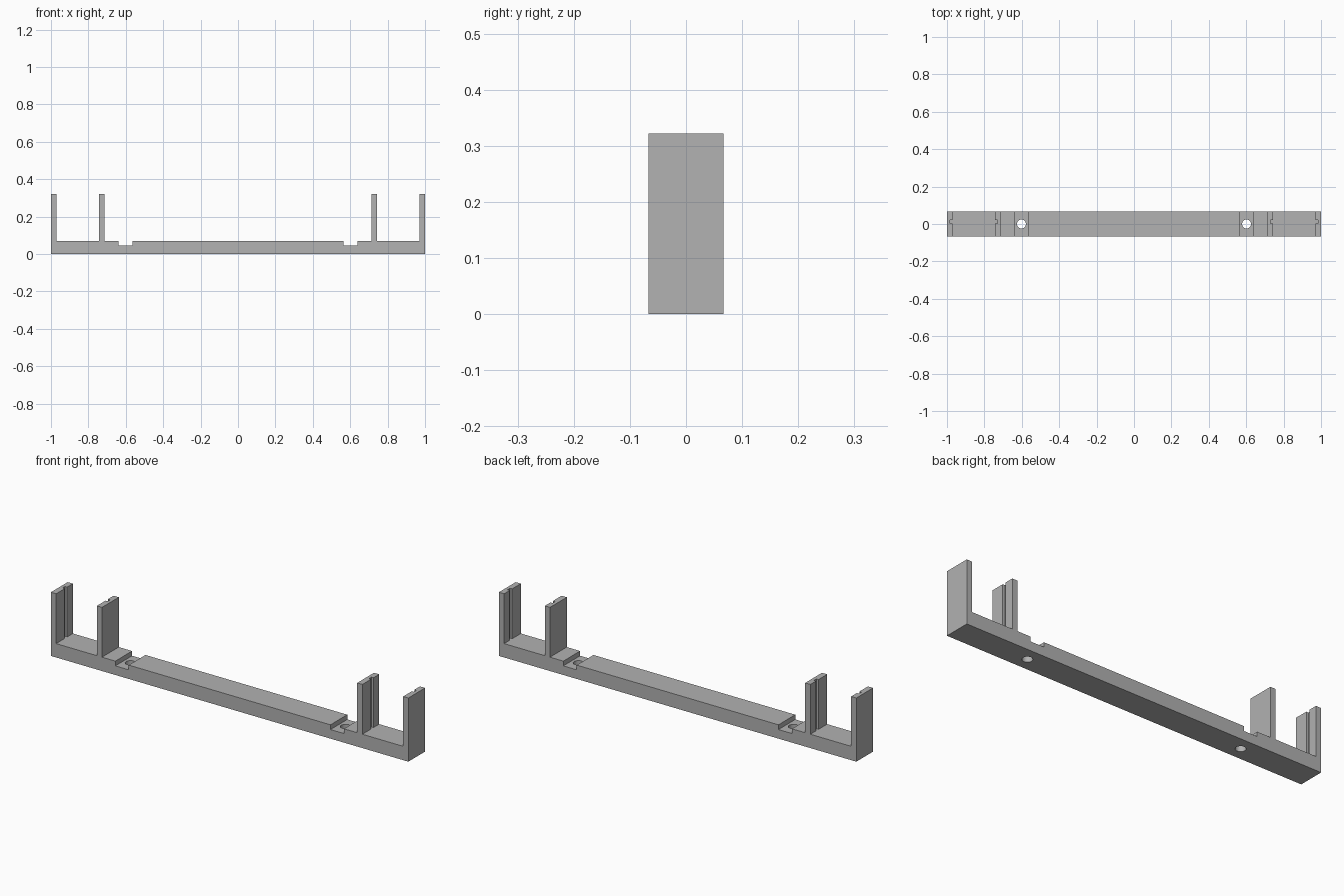
import bpy
import bmesh

if "Cube" in bpy.data.objects:
    bpy.data.objects.remove(bpy.data.objects["Cube"], do_unlink=True)

HALF_DEPTH = 0.067
BASE_Z, POST_Z, RECESS_Z = 0.07, 0.322, 0.046
HOLE_X, HOLE_R = 0.602, 0.024
INNER_POST, OUTER_POST = (0.714, 0.743), (0.971, 1.0)
GROOVE_Y, GROOVE_W, GROOVE_D = 0.012, 0.02, 0.012

grey = bpy.data.materials.new("plain grey")
grey.use_nodes = True
colour = (0.445, 0.445, 0.445, 1)
grey.diffuse_color = colour
grey.node_tree.nodes["Principled BSDF"].inputs["Base Color"].default_value = colour


def make_object(name, bm):
    bmesh.ops.recalc_face_normals(bm, faces=bm.faces)
    mesh = bpy.data.meshes.new(name)
    bm.to_mesh(mesh)
    bm.free()
    mesh.materials.append(grey)
    obj = bpy.data.objects.new(name, mesh)
    bpy.context.collection.objects.link(obj)
    return obj


def box(name, low, high):
    bm = bmesh.new()
    bmesh.ops.create_cube(bm, size=1)
    for v in bm.verts:
        v.co = [h if c > 0 else l for c, l, h in zip(v.co, low, high)]
    return make_object(name, bm)


def cylinder(name, x, radius):
    bm = bmesh.new()
    bmesh.ops.create_cone(bm, cap_ends=True, segments=32,
                          radius1=radius, radius2=radius, depth=1)
    bmesh.ops.translate(bm, verts=bm.verts, vec=(x, 0, 0))
    return make_object(name, bm)


# Bracket silhouette: right half, mirrored and extruded through the depth
half = [(HOLE_X - 0.0375, BASE_Z), (HOLE_X - 0.0375, RECESS_Z),
        (HOLE_X + 0.0375, RECESS_Z), (HOLE_X + 0.0375, BASE_Z),
        (INNER_POST[0], BASE_Z), (INNER_POST[0], POST_Z),
        (INNER_POST[1], POST_Z), (INNER_POST[1], BASE_Z),
        (OUTER_POST[0], BASE_Z), (OUTER_POST[0], POST_Z),
        (OUTER_POST[1], POST_Z), (OUTER_POST[1], 0)]
outline = half + [(-x, z) for x, z in reversed(half)]
bm = bmesh.new()
face = bm.faces.new([bm.verts.new((x, -HALF_DEPTH, z)) for x, z in outline])
side = bmesh.ops.extrude_face_region(bm, geom=[face])["geom"]
bmesh.ops.translate(bm, vec=(0, 2 * HALF_DEPTH, 0),
                    verts=[g for g in side if isinstance(g, bmesh.types.BMVert)])
bracket = make_object("bracket_rail", bm)

# Cutters: a screw hole and two facing panel grooves at each end
cutters = []
for label, s in (("left", 1), ("right", -1)):
    cutters.append(cylinder(label + "_screw_hole_cutter", s * HOLE_X, HOLE_R))
    for part, a, b in (
            ("inner", INNER_POST[1] - GROOVE_D, INNER_POST[1] + GROOVE_D),
            ("outer", OUTER_POST[0] - GROOVE_D, OUTER_POST[0] + GROOVE_D)):
        x0, x1 = sorted((s * a, s * b))
        cutters.append(box(f"{label}_{part}_groove_cutter",
                           (x0, GROOVE_Y - GROOVE_W / 2, BASE_Z),
                           (x1, GROOVE_Y + GROOVE_W / 2, POST_Z + 0.1)))

for cutter in cutters:
    cutter.hide_render = True
    cutter.hide_set(True)
    cutter.display_type = 'WIRE'
    mod = bracket.modifiers.new(cutter.name, 'BOOLEAN')
    mod.operation = 'DIFFERENCE'
    mod.solver = 'EXACT'
    mod.object = cutter

# Smooth hole walls, crisp edges elsewhere
bpy.ops.object.select_all(action='DESELECT')
bracket.select_set(True)
bpy.context.view_layer.objects.active = bracket
for cutter in cutters:
    bpy.ops.object.modifier_apply(modifier=cutter.name)
    bpy.data.objects.remove(cutter, do_unlink=True)
bpy.ops.object.shade_smooth_by_angle()
